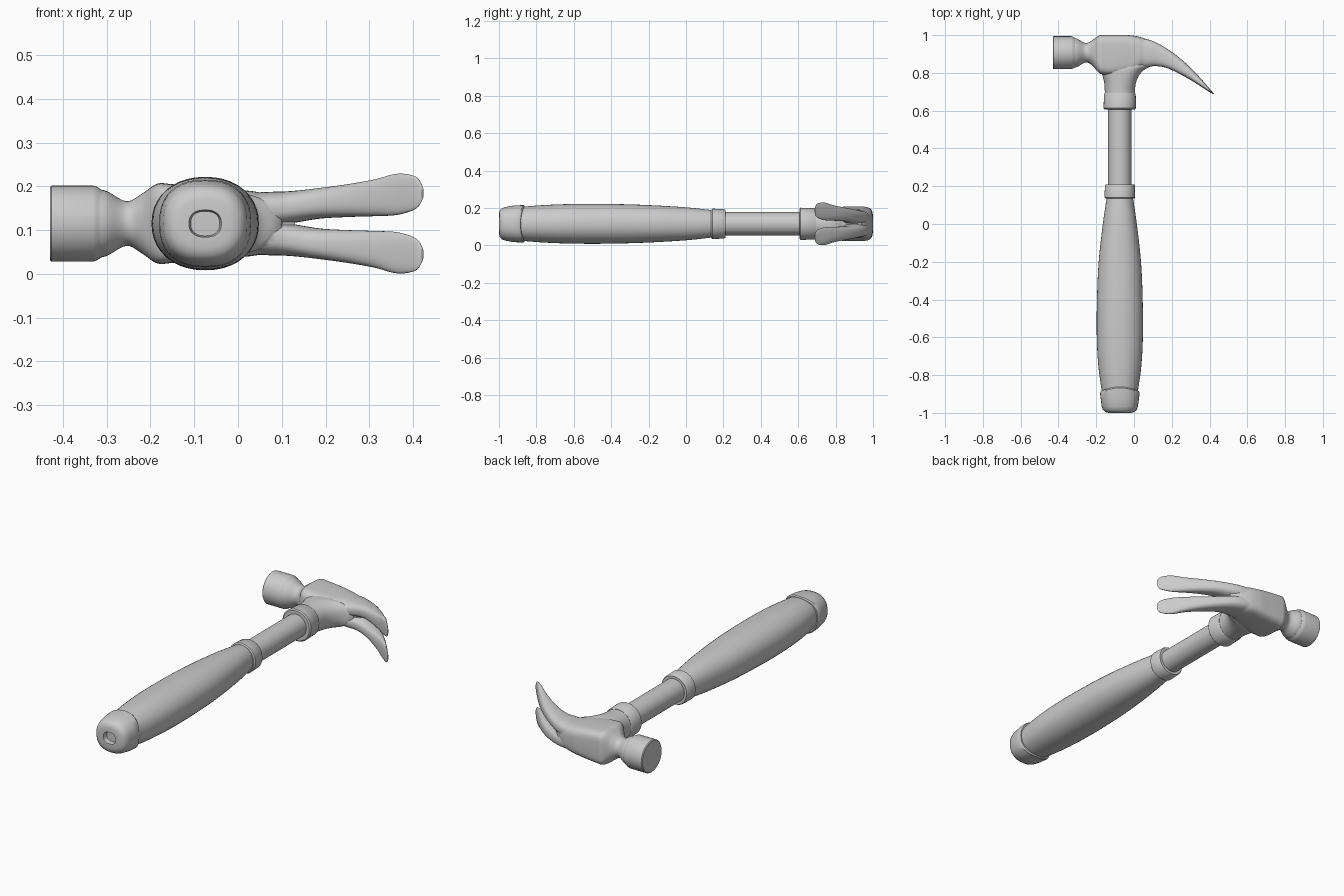
import bpy, bmesh
from math import sin, cos, pi, copysign

if "Cube" in bpy.data.objects:
    bpy.data.objects.remove(bpy.data.objects["Cube"])

CX, CZ = -0.075, 0.115   # handle axis


def spline(keys, sub):
    """Catmull-Rom interpolation of tuples of numbers."""
    if sub == 1:
        return keys
    out = []
    for i in range(len(keys) - 1):
        p0, p1 = keys[max(i - 1, 0)], keys[i]
        p2, p3 = keys[i + 1], keys[min(i + 2, len(keys) - 1)]
        for s in range(sub):
            t = s / sub
            out.append(tuple(
                0.5 * (2 * b + (c - a) * t + (2 * a - 5 * b + 4 * c - d) * t * t
                       + (3 * b - a - 3 * c + d) * t ** 3)
                for a, b, c, d in zip(p0, p1, p2, p3)))
    return out + [keys[-1]]


def loft(name, keys, sub=1, n=40):
    """Superellipse rings; key = (ax, ay, bx, by, z_low, z_high, exponent).
    A and B are opposite points of the ring in plan, z is relative to CZ."""
    bm = bmesh.new()
    rings = []
    for ax, ay, bx, by, z0, z1, e in spline(keys, sub):
        ring = []
        for k in range(n):
            a = 2 * pi * k / n
            u = copysign(abs(cos(a)) ** (2 / e), cos(a)) / 2
            v = copysign(abs(sin(a)) ** (2 / e), sin(a)) / 2
            ring.append(bm.verts.new(((ax + bx) / 2 + u * (bx - ax),
                                      (ay + by) / 2 + u * (by - ay),
                                      CZ + (z0 + z1) / 2 + v * (z1 - z0))))
        rings.append(ring)
    for r, s in zip(rings, rings[1:]):
        for k in range(n):
            bm.faces.new((r[k], r[(k + 1) % n], s[(k + 1) % n], s[k]))
    bm.faces.new(rings[0])
    bm.faces.new(rings[-1])
    bmesh.ops.recalc_face_normals(bm, faces=bm.faces)
    me = bpy.data.meshes.new(name)
    bm.to_mesh(me)
    bm.free()
    ob = bpy.data.objects.new(name, me)
    bpy.context.collection.objects.link(ob)
    return ob


def along_y(name, prof, sub=1, e=2.0):
    """Handle part from (y, x radius, z radius)."""
    return loft(name, [(CX - rx, y, CX + rx, y, -rz, rz, e) for y, rx, rz in prof], sub)


def along_x(name, prof, sub=1):
    """Head part from (x, y top, y bottom, z half, exponent)."""
    return loft(name, [(x, yt, x, yb, -h, h, e) for x, yt, yb, h, e in prof], sub)


# Grip, collars and shaft
along_y("grip", [(0.15, .068, .072), (0.0, .09, .088), (-0.2, .112, .1),
                 (-0.4, .121, .106), (-0.6, .122, .106), (-0.76, .113, .1),
                 (-0.9, .093, .089)], 6, 2.15)
along_y("shaft", [(0.12, .062, .062), (0.64, .062, .062)])


def collar(name, y0, y1, r):
    b = .006
    along_y(name, [(y0, r - b, r - b), (y0 + b, r, r), (y1 - b, r - b / 3, r - b / 3),
                   (y1, r - b, r - b)], 1, 2.1)


collar("grip_collar", .135, .21, .081)
collar("head_collar", .607, .693, .086)

# End cap with hanging recess and a wavy rim
cap = along_y("end_cap", [(-.862, .1, .095), (-.868, .105, .1), (-.92, .102, .098),
                          (-.965, .096, .09), (-.985, .089, .083), (-.996, .076, .07),
                          (-1, .06, .055), (-1, .037, .031), (-.975, .033, .028)], 1, 2.4)
for v in cap.data.vertices:
    if v.co.y > -.9:
        v.co.y -= .025 * ((v.co.x - CX) / .105) ** 2

# Head: body with neck, striking face, socket, two claws
head = along_x("hammer_head", [
    (-.33, .985, .825, .080, 2), (-.30, .98, .832, .074, 2), (-.255, .958, .856, .051, 2),
    (-.22, .974, .838, .068, 2.5), (-.185, .997, .80, .091, 4.5), (-.15, 1.0, .79, .090, 5),
    (-.08, 1.0, .79, .085, 4.5), (-.02, .999, .80, .078, 4), (.04, .988, .825, .073, 3.2),
    (.09, .966, .85, .058, 2.5), (.13, .935, .87, .03, 2)], 5)
poll = along_x("striking_face", [
    (-.43, .99, .824, .083, 2), (-.426, .994, .82, .087, 2), (-.332, .994, .82, .087, 2),
    (-.322, .991, .823, .084, 2), (-.312, .984, .83, .077, 2)])
socket = loft("socket", [(xl, y, xr, y, -h, h, e) for y, xl, xr, h, e in [
    (.67, -.154, .004, .078, 2.1), (.71, -.155, .005, .078, 2.1), (.75, -.158, .011, .079, 2.2),
    (.785, -.167, .026, .08, 2.3), (.815, -.18, .052, .079, 2.4), (.835, -.184, .088, .074, 2.4),
    (.86, -.18, .10, .066, 2.4), (.92, -.16, .06, .06, 2.4)]], 4)


def claw(name, s):
    keys = [(-.03, .99, -.03, .83, -.01, .066, 2.6), (.06, .98, .06, .83, -.008, .072, 2.6),
            (.125, .957, .112, .836, 0, .074, 2.6), (.20, .911, .17, .827, .011, .081, 2.6),
            (.27, .855, .235, .798, .015, .09, 2.6), (.33, .796, .30, .762, .017, .101, 2.6),
            (.375, .746, .355, .728, .02, .114, 2.6), (.411, .704, .402, .697, .034, .107, 2.4),
            (.424, .690, .420, .688, .056, .084, 2)]
    return loft(name, [(a, b, c, d, s * z0, s * z1, e) for a, b, c, d, z0, z1, e in keys], 5)


# Fuse the head into one piece
for part in (poll, socket, claw("claw_a", 1), claw("claw_b", -1)):
    m = head.modifiers.new("fuse", 'BOOLEAN')
    m.operation, m.solver, m.object = 'UNION', 'EXACT', part
    bpy.context.view_layer.objects.active = head
    bpy.ops.object.modifier_apply(modifier=m.name)
    bpy.data.objects.remove(part)

# Smooth shading with sharp rims kept
for ob in bpy.context.collection.objects:
    ob.select_set(True)
bpy.ops.object.shade_smooth_by_angle(angle=0.7)
